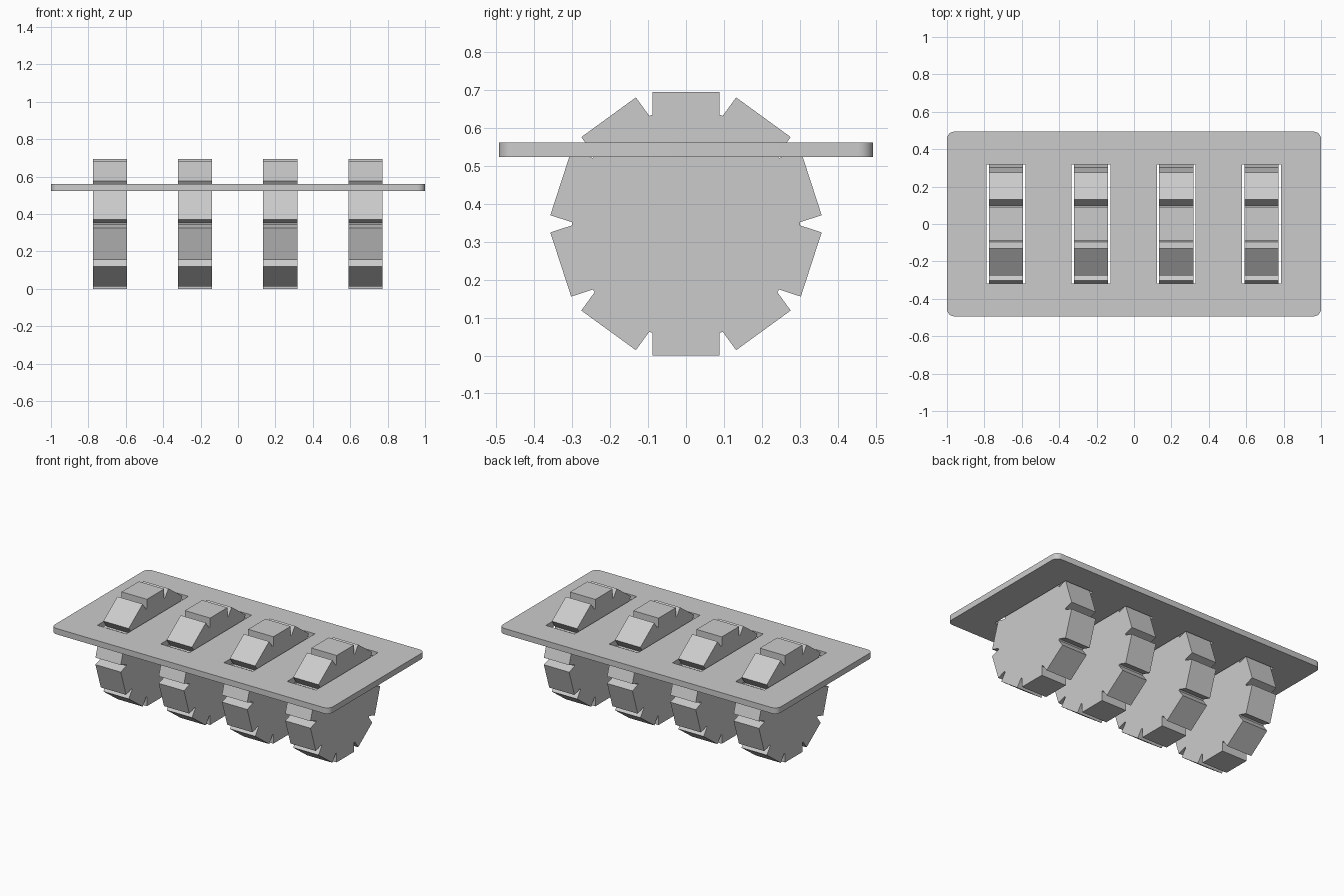
import bpy, bmesh
from math import sin, cos, radians, pi

if "Cube" in bpy.data.objects:
    bpy.data.objects.remove(bpy.data.objects["Cube"])

SLOT_X = [-0.684 + 0.455 * i for i in range(4)]


def link(name, bm):
    bmesh.ops.recalc_face_normals(bm, faces=bm.faces[:])
    me = bpy.data.meshes.new(name)
    bm.to_mesh(me)
    bm.free()
    ob = bpy.data.objects.new(name, me)
    bpy.context.collection.objects.link(ob)
    return ob


# Notched ten-sided wheel, profile in the y-z plane, extruded along x
def wheel(name, x, width=0.182, apothem=0.3475, half=0.089, depth=0.06):
    bm = bmesh.new()
    ring = []
    for k in range(10):
        a = radians(36 * k)
        for t, r in ((-half, apothem - depth), (-half, apothem),
                     (half, apothem), (half, apothem - depth)):
            y = r * sin(a) + t * cos(a)
            z = r * cos(a) - t * sin(a)
            ring.append(bm.verts.new((-width / 2, y, z)))
    face = bm.faces.new(ring)
    ext = bmesh.ops.extrude_face_region(bm, geom=[face], use_keep_orig=True)
    moved = [g for g in ext['geom'] if isinstance(g, bmesh.types.BMVert)]
    bmesh.ops.translate(bm, verts=moved, vec=(width, 0, 0))
    ob = link(name, bm)
    ob.location = (x, 0, apothem)


# Rounded cover plate with four slots, from a filled outline
def outline(curve, pts):
    s = curve.splines.new('POLY')
    s.points.add(len(pts) - 1)
    for p, (x, y) in zip(s.points, pts):
        p.co = (x, y, 0, 1)
    s.use_cyclic_u = True
    s.use_smooth = False


def cover_plate(hx=1.0, hy=0.494, radius=0.04, z=0.543, thick=0.038):
    cu = bpy.data.curves.new("plate_outline", 'CURVE')
    cu.dimensions = '2D'
    cu.fill_mode = 'BOTH'
    cu.extrude = thick / 2
    pts = []
    for q, (sx, sy) in enumerate(((1, 1), (-1, 1), (-1, -1), (1, -1))):
        for i in range(7):
            a = (q + i / 6) * pi / 2
            pts.append((sx * (hx - radius) + radius * cos(a),
                        sy * (hy - radius) + radius * sin(a)))
    outline(cu, pts)
    for x in SLOT_X:
        outline(cu, [(x - 0.104, -0.319), (x + 0.104, -0.319),
                     (x + 0.104, 0.319), (x - 0.104, 0.319)])
    tmp = bpy.data.objects.new("plate_outline", cu)
    bpy.context.collection.objects.link(tmp)
    me = bpy.data.meshes.new_from_object(
        tmp.evaluated_get(bpy.context.evaluated_depsgraph_get()))
    bm = bmesh.new()
    bm.from_mesh(me)
    bmesh.ops.remove_doubles(bm, verts=bm.verts[:], dist=1e-5)
    bpy.data.objects.remove(tmp)
    ob = link("cover_plate", bm)
    ob.location.z = z
    bpy.context.view_layer.objects.active = ob
    ob.select_set(True)
    bpy.ops.object.shade_smooth_by_angle(angle=radians(30))


cover_plate()
for i, x in enumerate(SLOT_X):
    wheel(f"number_wheel_{i + 1}", x)
